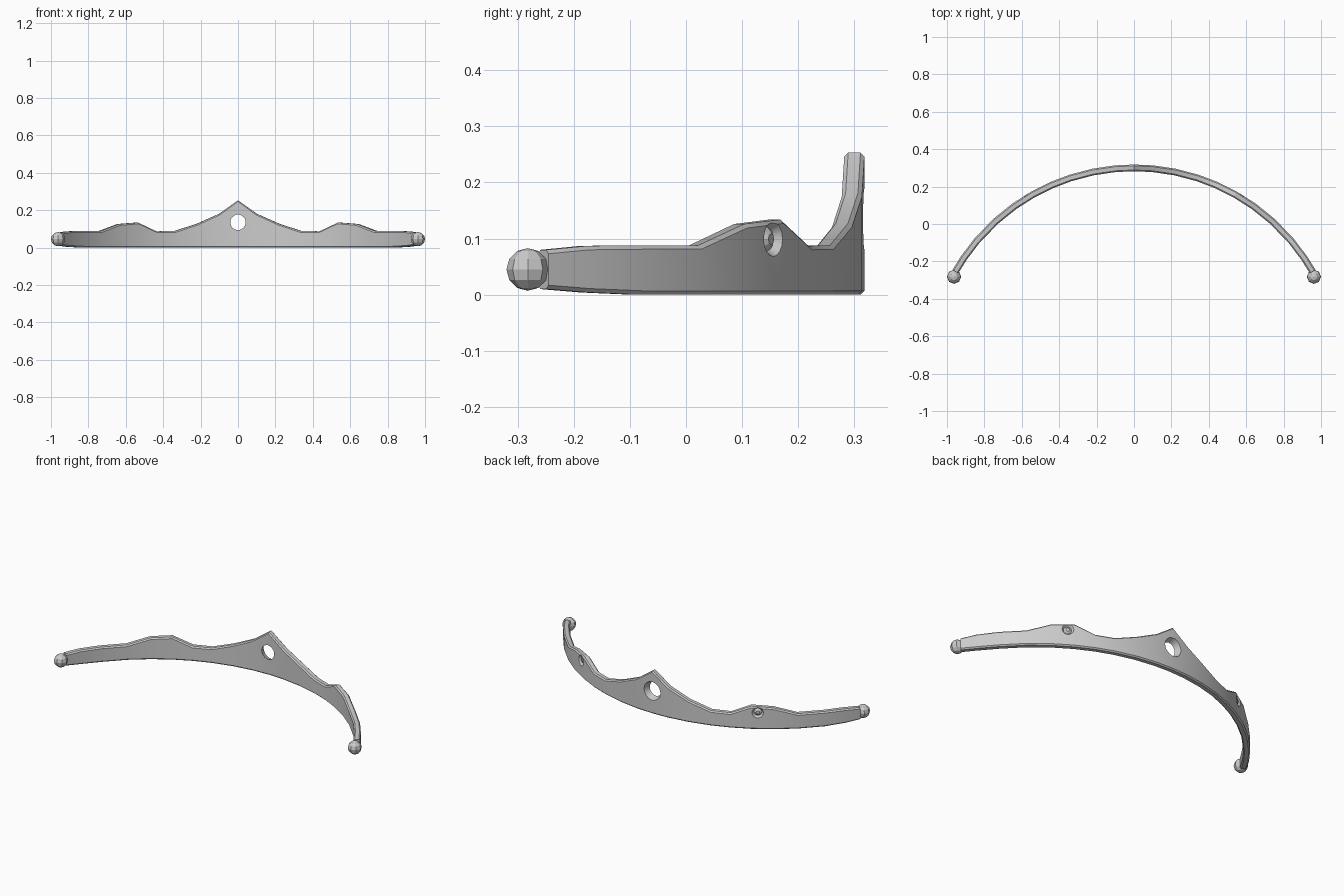
import bpy, bmesh, math
from mathutils import Vector

if "Cube" in bpy.data.objects:
    bpy.data.objects.remove(bpy.data.objects["Cube"])

R, CY, HALF = 1.10, -0.80, 0.018   # arc radius, arc centre y, half thickness

# Half of the top outline: x, bottom z, top z
HALF_OUTLINE = [(0.10, 0, 0.181), (0.22, 0, 0.127), (0.34, 0, 0.088), (0.44, 0, 0.087),
                (0.54, 0, 0.134), (0.64, 0, 0.126), (0.74, 0, 0.088), (0.84, 0, 0.088),
                (0.91, 0.004, 0.087), (0.955, 0.010, 0.080)]


def arc(x, r=R):
    """Point and outward direction on the band's arc at a given x."""
    a = math.asin(x / R)
    d = Vector((math.sin(a), math.cos(a), 0))
    return Vector((0, CY, 0)) + d * r, d


def finish(name, bm, smooth=True):
    bmesh.ops.recalc_face_normals(bm, faces=bm.faces)
    mesh = bpy.data.meshes.new(name)
    bm.to_mesh(mesh)
    bm.free()
    ob = bpy.data.objects.new(name, mesh)
    bpy.context.collection.objects.link(ob)
    if smooth:
        select(ob)
        bpy.ops.object.shade_smooth_by_angle(angle=math.radians(25))
    return ob


def select(ob):
    bpy.ops.object.select_all(action='DESELECT')
    ob.select_set(True)
    bpy.context.view_layer.objects.active = ob


def cone(name, center, direction, r1, r2, depth, sides, smooth=False):
    """Truncated cone whose wide end r2 points along direction."""
    bm = bmesh.new()
    bmesh.ops.create_cone(bm, cap_ends=True, segments=sides, radius1=r1, radius2=r2, depth=depth)
    rot = direction.to_track_quat('Z', 'Y').to_matrix().to_4x4()
    bmesh.ops.transform(bm, matrix=rot, verts=bm.verts)
    bmesh.ops.translate(bm, vec=center, verts=bm.verts)
    return finish(name, bm, smooth)


def cut(target, cutter):
    mod = target.modifiers.new("cut", 'BOOLEAN')
    mod.operation = 'DIFFERENCE'
    mod.solver = 'EXACT'
    mod.object = cutter
    select(target)
    bpy.ops.object.modifier_apply(modifier=mod.name)
    bpy.data.objects.remove(cutter)


# Curved band: chamfered section swept along the arc
outline = [(-x, b, t) for x, b, t in reversed(HALF_OUTLINE)] + [(0, 0, 0.253)] + HALF_OUTLINE
bm = bmesh.new()
rings = []
for x, b, t in outline:
    c = 0.007
    section = [(-HALF + c, b), (HALF - c, b), (HALF, b + c), (HALF, t - c),
               (HALF - c, t), (-HALF + c, t), (-HALF, t - c), (-HALF, b + c)]
    p, d = arc(x)
    rings.append([bm.verts.new(p + d * o + Vector((0, 0, z))) for o, z in section])
for r0, r1 in zip(rings, rings[1:]):
    for i in range(8):
        j = (i + 1) % 8
        bm.faces.new((r0[i], r0[j], r1[j], r1[i]))
bm.faces.new(rings[0])
bm.faces.new(rings[-1])
band = finish("tiara_band", bm, smooth=False)

# Countersunk hole under the central peak
cut(band, cone("hole_cutter", Vector((0, 0.30, 0.135)), Vector((0, 1, 0)), 0.034, 0.062, 0.08, 24))

# Side sockets with small gems, and faceted end knobs
for side, s in (("left", -1), ("right", 1)):
    p, d = arc(s * 0.57, R + HALF - 0.002)
    p.z = 0.099
    cut(band, cone("socket_cutter", p, d, 0.020, 0.041, 0.028, 16))
    cone(side + "_gem", p - d * 0.009, -d, 0.010, 0.026, 0.012, 8)

    bm = bmesh.new()
    bmesh.ops.create_uvsphere(bm, u_segments=8, v_segments=6, radius=0.038)
    bmesh.ops.translate(bm, vec=(s * 0.962, -0.282, 0.045), verts=bm.verts)
    finish(side + "_end_knob", bm, smooth=False)

select(band)
bpy.ops.object.shade_smooth_by_angle(angle=math.radians(25))
